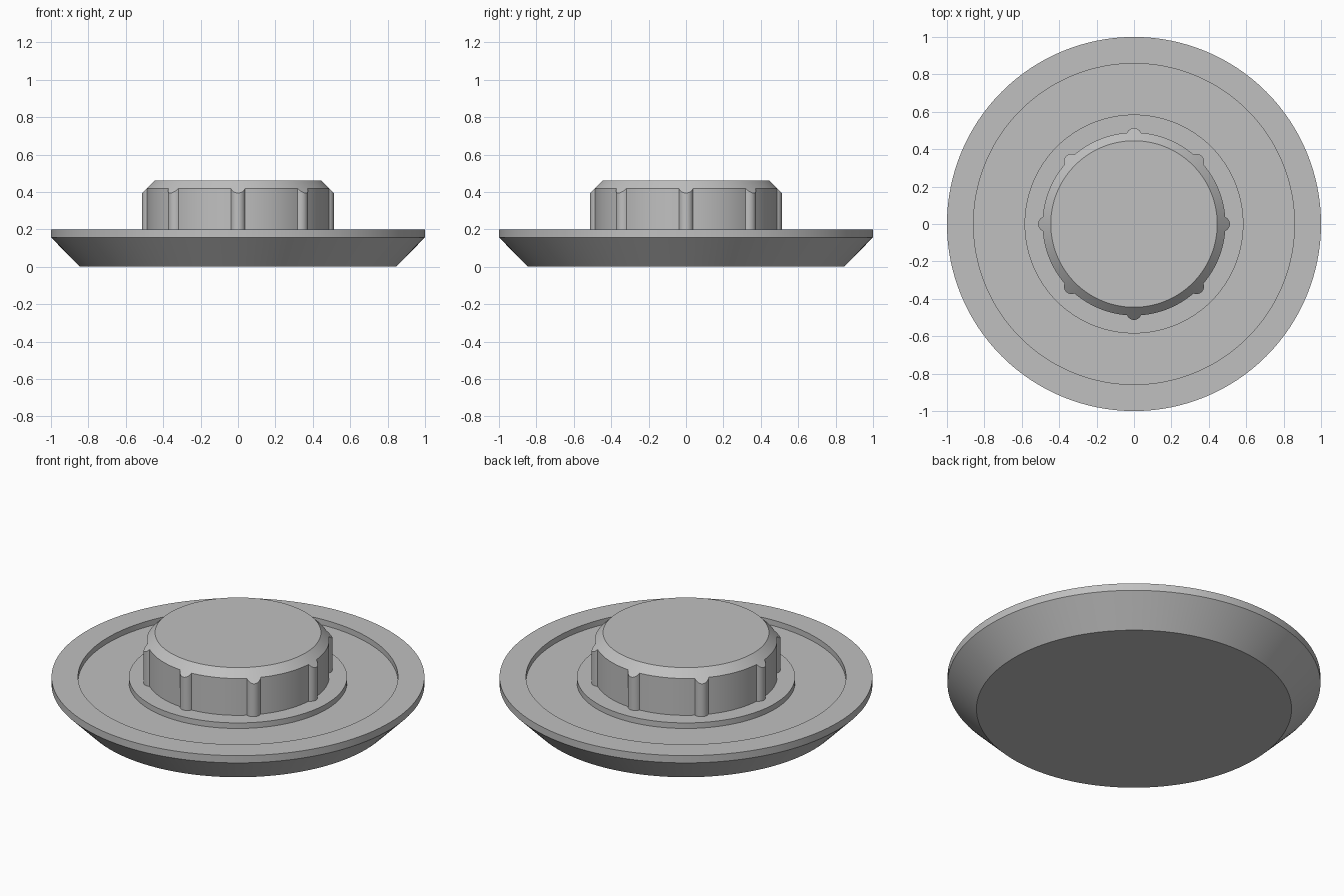
import bpy
import bmesh
from math import sin, cos, pi, hypot, acos, atan2, radians

cube = bpy.data.objects.get("Cube")
if cube:
    bpy.data.objects.remove(cube, do_unlink=True)

grey = bpy.data.materials.new("plain grey")
grey.use_nodes = True
colour = (0.53, 0.53, 0.53, 1)
grey.diffuse_color = colour
grey.node_tree.nodes["Principled BSDF"].inputs["Base Color"].default_value = colour


def skin(name, loops):
    """Bridge a stack of equal loops, cap both ends, smooth all but sharp edges."""
    bm = bmesh.new()
    rings = [[bm.verts.new(p) for p in loop] for loop in loops]
    n = len(rings[0])
    for a, b in zip(rings, rings[1:]):
        for i in range(n):
            j = (i + 1) % n
            bm.faces.new((a[i], a[j], b[j], b[i]))
    bm.faces.new(rings[0][::-1])
    bm.faces.new(rings[-1])
    bmesh.ops.recalc_face_normals(bm, faces=bm.faces)
    for f in bm.faces:
        f.smooth = True
    for e in bm.edges:
        e.smooth = e.calc_face_angle(0) < radians(30)
    mesh = bpy.data.meshes.new(name)
    bm.to_mesh(mesh)
    bm.free()
    mesh.materials.append(grey)
    obj = bpy.data.objects.new(name, mesh)
    bpy.context.collection.objects.link(obj)
    return obj


def circle(r, z, n=128):
    return [(r * cos(2 * pi * i / n), r * sin(2 * pi * i / n), z) for i in range(n)]


# Dish: flared underside, flat rim, sunken floor and raised central boss
dish_profile = [(0.845, 0), (1, 0.157), (1, 0.2), (0.858, 0.2),
                (0.858, 0.167), (0.585, 0.167), (0.585, 0.2)]
skin("dish", [circle(r, z) for r, z in dish_profile])

# Knob outline: a round body with eight rounded grip ribs
body, centre, rib, ribs = 0.489, 0.473, 0.04, 8
half = acos((body**2 + centre**2 - rib**2) / (2 * body * centre))
sweep = atan2(body * sin(half), body * cos(half) - centre)
outline = []
for k in range(ribs):
    turn = 2 * pi * k / ribs
    for i in range(13):
        a = sweep * (i / 6 - 1)
        x, y = centre + rib * cos(a), rib * sin(a)
        outline.append((hypot(x, y), turn + atan2(y, x)))
    gap = 2 * pi / ribs - 2 * half
    outline += [(body, turn + half + gap * i / 14) for i in range(1, 14)]

# Knob: straight sides trimmed by a conical chamfer around the flat top
top_r, top_z = 0.445, 0.462
skin("knob", [
    [(r * cos(t), r * sin(t), 0.19) for r, t in outline],
    [(r * cos(t), r * sin(t), top_z + top_r - r) for r, t in outline],
    [(top_r * cos(t), top_r * sin(t), top_z) for r, t in outline],
])
